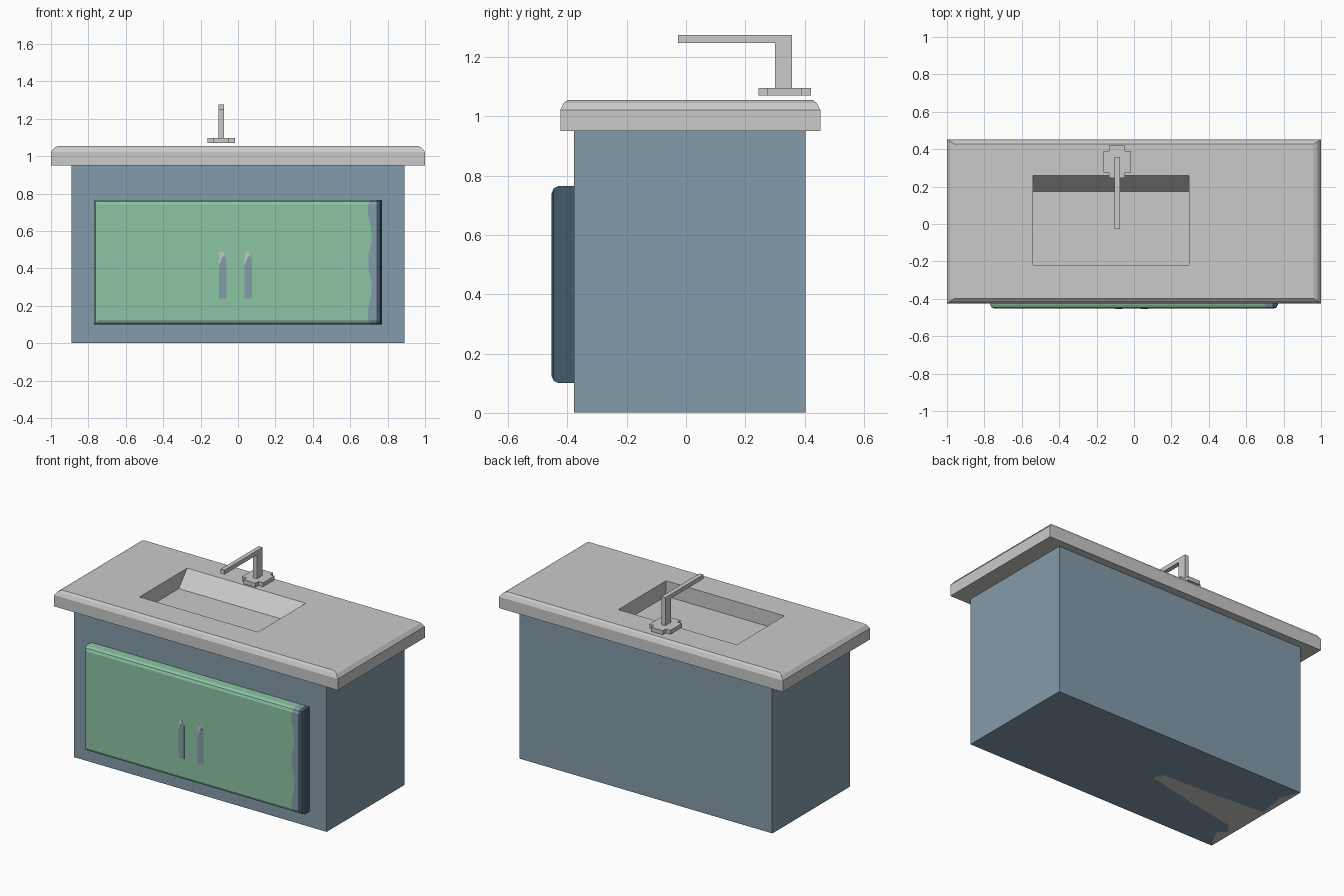
import bpy, bmesh, math
from mathutils import Vector

if "Cube" in bpy.data.objects:
    bpy.data.objects.remove(bpy.data.objects["Cube"])


def material(name, rgb):
    m = bpy.data.materials.new(name)
    m.diffuse_color = (*rgb, 1)
    m.use_nodes = True
    m.node_tree.nodes["Principled BSDF"].inputs["Base Color"].default_value = m.diffuse_color
    return m


BLUE = material("slate_blue", (0.23, 0.33, 0.405))
GREEN = material("soft_green", (0.265, 0.555, 0.37))
GRAY = material("light_gray", (0.59, 0.59, 0.585))
DARK = material("dark_teal", (0.055, 0.108, 0.15))


def finish(name, bm, *mats):
    bmesh.ops.recalc_face_normals(bm, faces=bm.faces)
    me = bpy.data.meshes.new(name)
    bm.to_mesh(me)
    bm.free()
    for m in mats:
        me.materials.append(m)
    ob = bpy.data.objects.new(name, me)
    bpy.context.collection.objects.link(ob)
    return ob


def loft(rings):
    """Closed solid through matching rings of points."""
    bm = bmesh.new()
    vs = [[bm.verts.new(p) for p in r] for r in rings]
    n = len(vs[0])
    for a, b in zip(vs, vs[1:]):
        for i in range(n):
            j = (i + 1) % n
            bm.faces.new((a[i], a[j], b[j], b[i]))
    bm.faces.new(vs[0])
    bm.faces.new(vs[-1])
    return bm


def box(name, lo, hi, mat):
    (x0, y0, z0), (x1, y1, z1) = lo, hi
    return finish(name, loft([[(x0, y0, z), (x1, y0, z), (x1, y1, z), (x0, y1, z)]
                              for z in (z0, z1)]), mat)


# Cabinet body
box("cabinet_body", (-0.89, -0.378, 0.001), (0.89, 0.403, 0.95), BLUE)

# Gray patch on the underside
bm = bmesh.new()
patch = [(-0.14, 0.0), (-0.17, 0.06), (-0.45, 0.07), (-0.87, 0.10), (-0.84, 0.28),
         (-0.87, 0.38), (-0.89, 0.40), (-0.89, -0.378), (-0.84, -0.30),
         (-0.81, -0.24), (-0.86, -0.20), (-0.82, -0.14), (-0.5, -0.08)]
bm.faces.new([bm.verts.new((x, y, 0)) for x, y in patch]).normal_update()
under = finish("underside_patch", bm, GRAY)
if under.data.polygons[0].normal.z > 0:
    under.data.flip_normals()

# Countertop with eased upper edge
rings = []
for z, ix, iy in ((0.95, 0, 0), (1.022, 0, 0), (1.045, 0.018, 0.012), (1.055, 0.04, 0.025)):
    x, y0, y1 = 1 - ix, -0.424 + iy, 0.453 - iy
    rings.append([(-x, y0, z), (x, y0, z), (x, y1, z), (-x, y1, z)])
top = finish("countertop", loft(rings), GRAY)

# Basin cut with a sloping back wall
prof = [(-0.22, 1.1), (-0.22, 0.957), (0.175, 0.957), (0.26, 1.055), (0.299, 1.1)]
cutter = finish("basin_cutter", loft([[(x, y, z) for y, z in prof] for x in (-0.54, 0.295)]), GRAY)
cutter.hide_render = True
mod = top.modifiers.new("basin", "BOOLEAN")
mod.operation, mod.solver, mod.object = "DIFFERENCE", "EXACT", cutter
cut = bpy.data.meshes.new_from_object(top.evaluated_get(bpy.context.evaluated_depsgraph_get()))
top.modifiers.clear()
top.data = cut
bpy.data.objects.remove(cutter)

# Raised front panel with chamfered rim
rings = []
for y, i in ((-0.37, 0), (-0.43, 0), (-0.446, 0.008), (-0.453, 0.024)):
    x, z0, z1 = 0.77 - i, 0.10 + i, 0.765 - i
    rings.append([(-x, y, z0), (x, y, z0), (x, y, z1), (-x, y, z1)])
bm = loft(rings)


def slice_at(co, no):
    bmesh.ops.bisect_plane(bm, geom=bm.verts[:] + bm.edges[:] + bm.faces[:],
                           plane_co=co, plane_no=no)


EDGE = 0.705
slice_at((EDGE, 0, 0), (1, 0, 0))
slice_at((0.741, 0, 0), (1, 0, 0))
for k in range(1, 9):
    slice_at((0, 0, 0.10 + k * 0.074), (0, 0, 1))
# Wavy border between the green and blue areas
for v in bm.verts:
    if abs(v.co.x - EDGE) < 1e-4:
        v.co.x += 0.012 * math.sin(v.co.z * 23 + 1)
for f in bm.faces:
    c = f.calc_center_median()
    f.material_index = 2 if c.x > 0.741 else 1 if c.x > EDGE - 0.015 else 0
finish("front_panel", bm, GREEN, BLUE, DARK)


# Painted door handles, each with a pale tip
def plate(name, pts, y, mat):
    finish(name, loft([[(x, yy, z) for x, z in pts] for yy in (y, -0.452)]), mat)


for side, x in (("left", -0.102), ("right", 0.034)):
    plate(side + "_handle", [(x, 0.24), (x + 0.041, 0.24), (x + 0.041, 0.45),
                             (x + 0.028, 0.468), (x + 0.018, 0.46), (x, 0.415)], -0.4540, BLUE)
    plate(side + "_handle_tip", [(x, 0.415), (x + 0.018, 0.46), (x + 0.028, 0.468),
                                 (x + 0.026, 0.484), (x + 0.004, 0.484)], -0.4542, GRAY)

# Faucet: notched base plate, post and spout
cx, cy = -0.09, 0.333
q = [(0.074, 0.058), (0.043, 0.058), (0.043, 0.088)]
outline = []
for sx, sy, rev in ((1, 1, 0), (-1, 1, 1), (-1, -1, 0), (1, -1, 1)):
    outline += [(cx + sx * a, cy + sy * b) for a, b in (q[::-1] if rev else q)]
finish("faucet_base", loft([[(x, y, z) for x, y in outline] for z in (1.07, 1.096)]), GRAY)
arm = [(0.30, 1.09), (0.357, 1.09), (0.357, 1.275), (-0.027, 1.275), (-0.027, 1.248), (0.30, 1.248)]
finish("faucet_spout", loft([[(x, y, z) for y, z in arm] for x in (-0.104, -0.076)]), GRAY)
